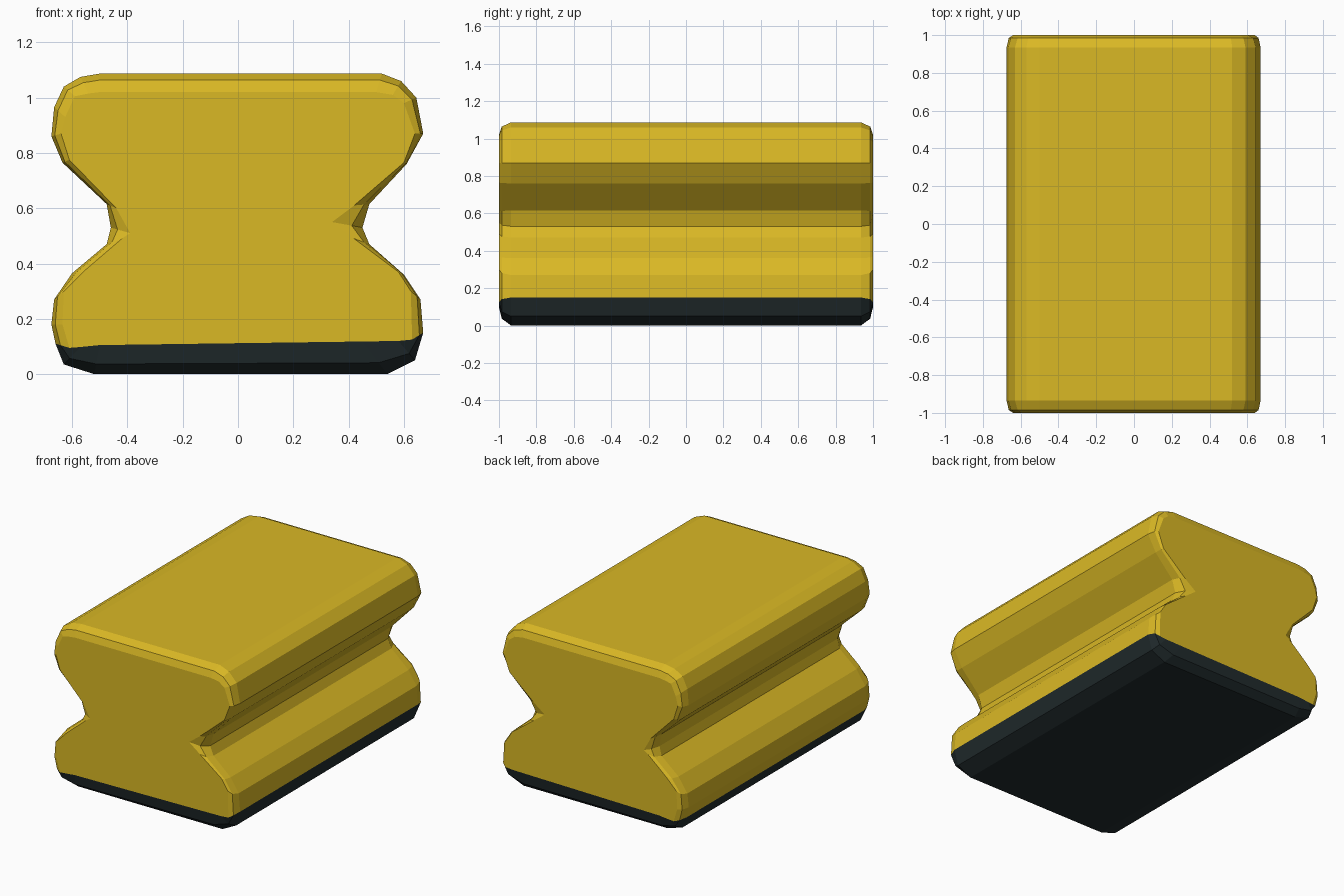
import bpy, bmesh

def material(name, color):
    m = bpy.data.materials.new(name)
    m.diffuse_color = (*color, 1)
    return m

yellow = material("warm yellow", (0.70, 0.48, 0.018))
black = material("blue black", (0.015, 0.024, 0.026))

# Side profiles from bottom to top: body x, z and the inset end-face x, z
right = [(0.54, 0.00, 0.45, 0.118), (0.64, 0.05, 0.58, 0.12), (0.67, 0.15, 0.63, 0.125),
         (0.66, 0.27, 0.625, 0.30), (0.60, 0.36, 0.58, 0.37), (0.475, 0.47, 0.42, 0.49),
         (0.45, 0.53, 0.34, 0.55), (0.475, 0.615, 0.42, 0.61), (0.61, 0.76, 0.60, 0.765),
         (0.67, 0.87, 0.64, 0.87), (0.645, 1.00, 0.60, 0.98), (0.59, 1.06, 0.56, 1.01),
         (0.52, 1.087, 0.50, 1.02)]
left = [(-0.52, 0.00, -0.50, 0.105), (-0.63, 0.035, -0.57, 0.098), (-0.66, 0.11, -0.61, 0.095),
        (-0.675, 0.18, -0.635, 0.18), (-0.665, 0.27, -0.63, 0.30), (-0.60, 0.365, -0.56, 0.37),
        (-0.475, 0.47, -0.42, 0.49), (-0.46, 0.53, -0.39, 0.51), (-0.475, 0.615, -0.44, 0.60),
        (-0.56, 0.74, -0.55, 0.74), (-0.64, 0.765, -0.62, 0.78), (-0.675, 0.86, -0.64, 0.87),
        (-0.665, 0.965, -0.625, 0.93), (-0.63, 1.04, -0.59, 1.005), (-0.57, 1.075, -0.54, 1.015),
        (-0.50, 1.087, -0.50, 1.02)]
left[9:11] = [(-0.635, 0.765, -0.61, 0.775)]
profile = right + left[::-1]
n = len(profile)

# Sections along the length: y and how far the section shrinks to the end face
sections = [(-1.0, 1), (-0.985, 0.35), (-0.935, 0), (0.935, 0), (0.985, 0.35), (1.0, 1)]

bm = bmesh.new()
rings = [[bm.verts.new((x + (cx - x) * t, y, z + (cz - z) * t)) for x, z, cx, cz in profile]
         for y, t in sections]

# Long body strips; those around the base are black
base_strips = {0, 1, n - 1, n - 2, n - 3}
for a, b in zip(rings, rings[1:]):
    for i in range(n):
        j = (i + 1) % n
        f = bm.faces.new((a[i], a[j], b[j], b[i]))
        f.material_index = 1 if i in base_strips else 0

# Flat end faces
bm.faces.new(rings[0])
bm.faces.new(rings[-1][::-1])
bmesh.ops.recalc_face_normals(bm, faces=bm.faces)

mesh = bpy.data.meshes.new("grooved_bar")
bm.to_mesh(mesh)
bm.free()
mesh.materials.append(yellow)
mesh.materials.append(black)
bpy.context.collection.objects.link(bpy.data.objects.new("grooved_bar", mesh))
